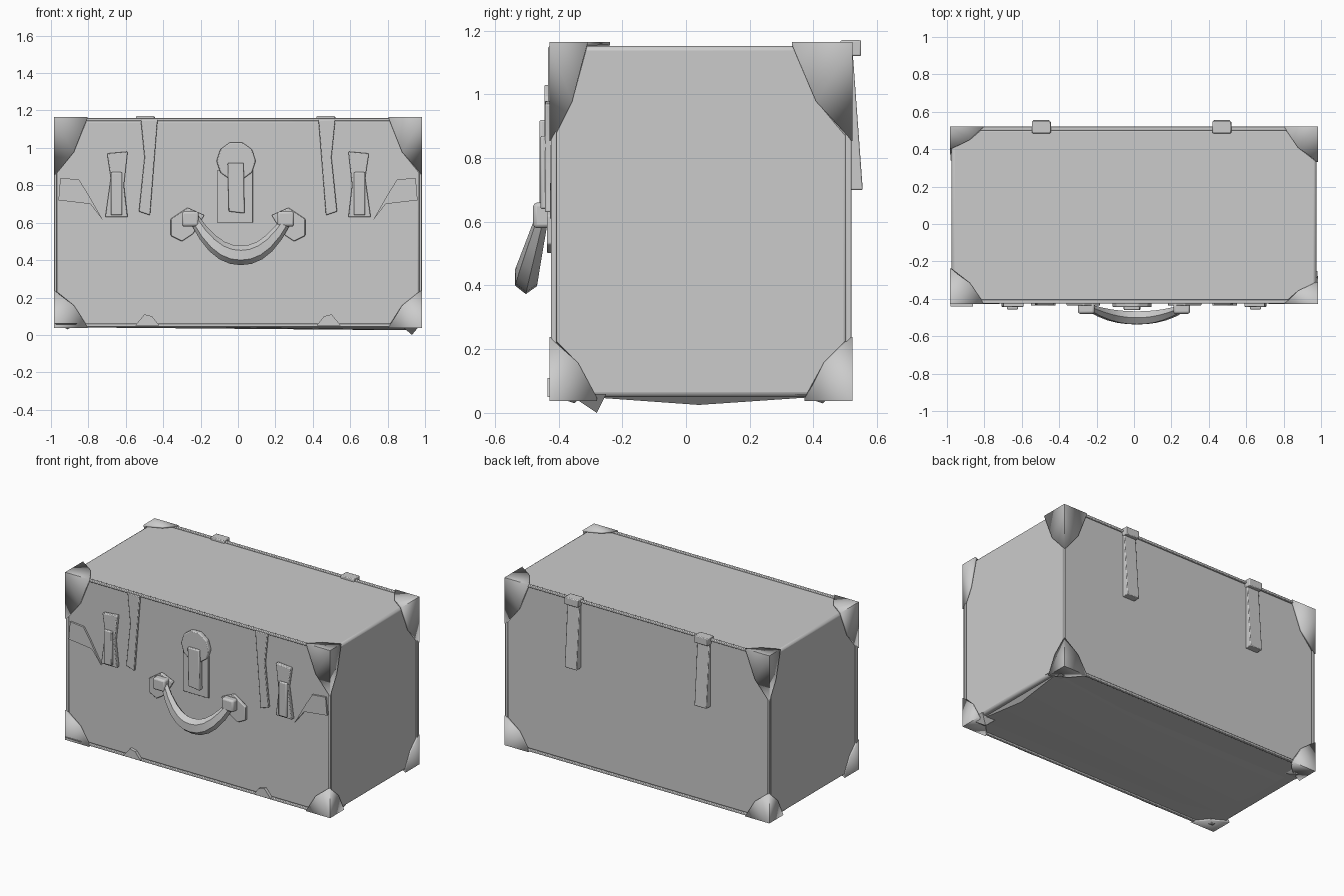
import bpy, bmesh, math
from mathutils import Vector

cube = bpy.data.objects.get("Cube")
if cube:
    bpy.data.objects.remove(cube, do_unlink=True)

grey = bpy.data.materials.new("plain grey")
grey.use_nodes = True
grey.diffuse_color = (0.6, 0.6, 0.6, 1)
grey.node_tree.nodes["Principled BSDF"].inputs["Base Color"].default_value = (0.6, 0.6, 0.6, 1)

# Limits of the trunk body
LEFT, FRONT, BACK, LOW, HIGH = 0.975, -0.415, 0.51, 0.05, 1.152


def finish(name, bm, bevel=0):
    bmesh.ops.recalc_face_normals(bm, faces=bm.faces[:])
    mesh = bpy.data.meshes.new(name)
    bm.to_mesh(mesh)
    bm.free()
    mesh.materials.append(grey)
    obj = bpy.data.objects.new(name, mesh)
    bpy.context.collection.objects.link(obj)
    if bevel:
        mod = obj.modifiers.new("bevel", 'BEVEL')
        mod.width, mod.segments = bevel, 2
    bpy.ops.object.select_all(action='DESELECT')
    obj.select_set(True)
    bpy.context.view_layer.objects.active = obj
    bpy.ops.object.shade_smooth_by_angle(angle=math.radians(35))
    return obj


def prism(name, outline, start, end, bevel=0):
    """Flat x-z outline extruded along y; start and end may be functions of z."""
    depth = lambda d, z: d(z) if callable(d) else d
    bm = bmesh.new()
    rings = [[bm.verts.new((x, depth(d, z), z)) for x, z in outline] for d in (start, end)]
    bm.faces.new(rings[0])
    bm.faces.new(rings[1])
    n = len(outline)
    for i in range(n):
        j = (i + 1) % n
        bm.faces.new((rings[0][i], rings[0][j], rings[1][j], rings[1][i]))
    return finish(name, bm, bevel)


def rect(x0, x1, z0, z1):
    return [(x0, z0), (x1, z0), (x1, z1), (x0, z1)]


def box(name, low, high, bevel=0):
    return prism(name, rect(low[0], high[0], low[2], high[2]), low[1], high[1], bevel)


# Body
box("trunk_body", (-LEFT, FRONT, LOW), (LEFT, BACK, HIGH), 0.015)

# Shallow sagging underside
bm = bmesh.new()
rim = [bm.verts.new((x, y, LOW + 0.005)) for x, y in
       ((-0.93, -0.38), (0.95, -0.38), (0.95, 0.48), (-0.93, 0.48))]
keel = [bm.verts.new((x, 0.04, z)) for x, z in ((-0.85, 0.04), (0.92, 0.025))]
for f in ((rim[0], rim[1], keel[1], keel[0]), (rim[2], rim[3], keel[0], keel[1]),
          (rim[1], rim[2], keel[1]), (rim[3], rim[0], keel[0])):
    bm.faces.new(f)
finish("underside", bm)

# Thin edge trims
for y, side in ((FRONT, "front"), (BACK, "back")):
    for z, level in ((LOW, "bottom"), (HIGH, "top")):
        box(f"{side}_{level}_trim", (-0.96, y - 0.01, z - 0.008), (0.96, y + 0.01, z + 0.008), 0.004)
    for x in (-LEFT, LEFT):
        box(f"{side}_side_trim", (x - 0.008, y - 0.009, LOW), (x + 0.008, y + 0.009, HIGH), 0.004)


def corner(name, sx, sy, sz, reach):
    """Three notched thin leaves meeting at a corner of the body."""
    tip = Vector((sx * (LEFT + 0.01),
                  BACK + 0.012 if sy > 0 else FRONT - 0.014,
                  HIGH + 0.012 if sz > 0 else LOW - 0.012))
    arms = [Vector((-sx * reach[0], 0, 0)), Vector((0, -sy * reach[1], 0)),
            Vector((0, 0, -sz * reach[2]))]
    bm = bmesh.new()
    hub = bm.verts.new(tip)
    ends = [bm.verts.new(tip + a) for a in arms]
    for i in range(3):
        j = (i + 1) % 3
        notch = bm.verts.new(tip + arms[i] * 0.6 + arms[j] * 0.6)
        bm.faces.new((hub, ends[i], notch, ends[j]))
    obj = finish(name, bm)
    mod = obj.modifiers.new("thickness", 'SOLIDIFY')
    mod.thickness = 0.012


for sx, side in ((-1, "right"), (1, "left")):
    for sy, end in ((-1, "front"), (1, "back")):
        corner(f"{end}_{side}_top_corner", sx, sy, 1,
               (0.18, 0.19 if sx * sy > 0 else 0.12, 0.31))
        corner(f"{end}_{side}_bottom_corner", sx, sy, -1, (0.18, 0.15, 0.2))

# Bent foot tabs under the bottom corners
for x, y, drop in ((0.92, -0.29, 0), (0.92, 0.42, 0.03), (-0.92, -0.36, 0.03), (-0.92, 0.42, 0.03)):
    bm = bmesh.new()
    base = [bm.verts.new((x + a, y + b, LOW + 0.01)) for a, b in
            ((-0.06, -0.08), (0.06, -0.08), (0.06, 0.04), (-0.06, 0.04))]
    foot = bm.verts.new((x + 0.01, y + 0.01, drop))
    bm.faces.new(base)
    for i in range(4):
        bm.faces.new((base[i], base[(i + 1) % 4], foot))
    finish("foot_tab", bm)

# Front straps, latches and their small buckles
for sx, side in ((-1, "right"), (1, "left")):
    strap = [(sx * x, z) for x, z in
             ((0.43, 1.15), (0.52, 1.15), (0.5, 0.95), (0.53, 0.66), (0.47, 0.64), (0.45, 0.9))]
    prism(f"{side}_front_strap", strap, FRONT, FRONT - 0.018, 0.004)
    latch = [(sx * x, z) for x, z in
             ((0.59, 0.98), (0.7, 0.97), (0.68, 0.84), (0.71, 0.63), (0.59, 0.63), (0.61, 0.8))]
    prism(f"{side}_latch", latch, FRONT, FRONT - 0.028, 0.005)
    box(f"{side}_latch_tongue", (sx * 0.65 - 0.03, FRONT - 0.042, 0.64),
        (sx * 0.65 + 0.03, FRONT, 0.87), 0.006)
    patch = [(sx * x, z) for x, z in
             ((0.72, 0.61), (0.79, 0.7), (0.96, 0.72), (0.95, 0.84), (0.85, 0.83), (0.8, 0.75))]
    prism(f"{side}_front_patch", patch, FRONT, FRONT - 0.012)
    foot = [(sx * x, z) for x, z in ((0.42, 0.05), (0.55, 0.05), (0.5, 0.11), (0.46, 0.1))]
    prism(f"{side}_strap_foot", foot, FRONT, FRONT - 0.02)

# Back straps leaning outward, with loops over the lid edge
for x, side in ((-0.495, "right"), (0.47, "left")):
    prism(f"{side}_back_strap", rect(x - 0.045, x + 0.045, 0.7, 1.15), BACK - 0.005,
          lambda z: BACK + 0.012 + 0.033 * (1.15 - z) / 0.45, 0.004)
    box(f"{side}_strap_loop", (x - 0.05, BACK - 0.025, 1.12), (x + 0.05, BACK + 0.04, 1.17), 0.005)

# Central lock
box("lock_plate", (-0.11, FRONT - 0.014, 0.6), (0.08, FRONT, 0.88), 0.003)
disc = [(-0.01 + 0.105 * math.cos(a * math.tau / 10), 0.93 + 0.105 * math.sin(a * math.tau / 10))
        for a in range(10)]
prism("lock_disc", disc, FRONT, FRONT - 0.03, 0.006)
hasp = [(-0.055, 0.92), (0.03, 0.92), (0.035, 0.65), (-0.05, 0.66)]
prism("lock_hasp", hasp, FRONT, FRONT - 0.045, 0.006)

# Hanging carry handle swept along an arc
bm = bmesh.new()
rings = []
STEPS = 10
for i in range(STEPS + 1):
    t = -1 + 2 * i / STEPS
    sag = 1 - abs(t) ** 2.2
    centre = Vector((0.015 + 0.25 * t, -0.45 - 0.052 * sag, 0.62 - 0.195 * sag))
    inward = Vector((-0.75 * t, 0, 1)).normalized()
    tall, deep = 0.03 + 0.022 * sag, 0.02 + 0.02 * sag
    rings.append([bm.verts.new(centre + inward * tall * math.sin(a * math.tau / 6 + 0.5)
                               + Vector((0, deep * math.cos(a * math.tau / 6 + 0.5), 0)))
                  for a in range(6)])
for r, s in zip(rings, rings[1:]):
    for a in range(6):
        b = (a + 1) % 6
        bm.faces.new((r[a], r[b], s[b], s[a]))
bm.faces.new(rings[0])
bm.faces.new(rings[-1])
finish("carry_handle", bm)

# Handle mounts
for sx, side in ((-1, "right"), (1, "left")):
    mount = [(sx * x, z) for x, z in
             ((0.18, 0.64), (0.27, 0.68), (0.36, 0.62), (0.36, 0.53), (0.3, 0.5), (0.24, 0.54))]
    prism(f"{side}_handle_mount", mount, FRONT, FRONT - 0.022, 0.005)
    box(f"{side}_handle_loop", (sx * 0.255 - 0.045, -0.48, 0.58),
        (sx * 0.255 + 0.045, FRONT, 0.66), 0.012)
